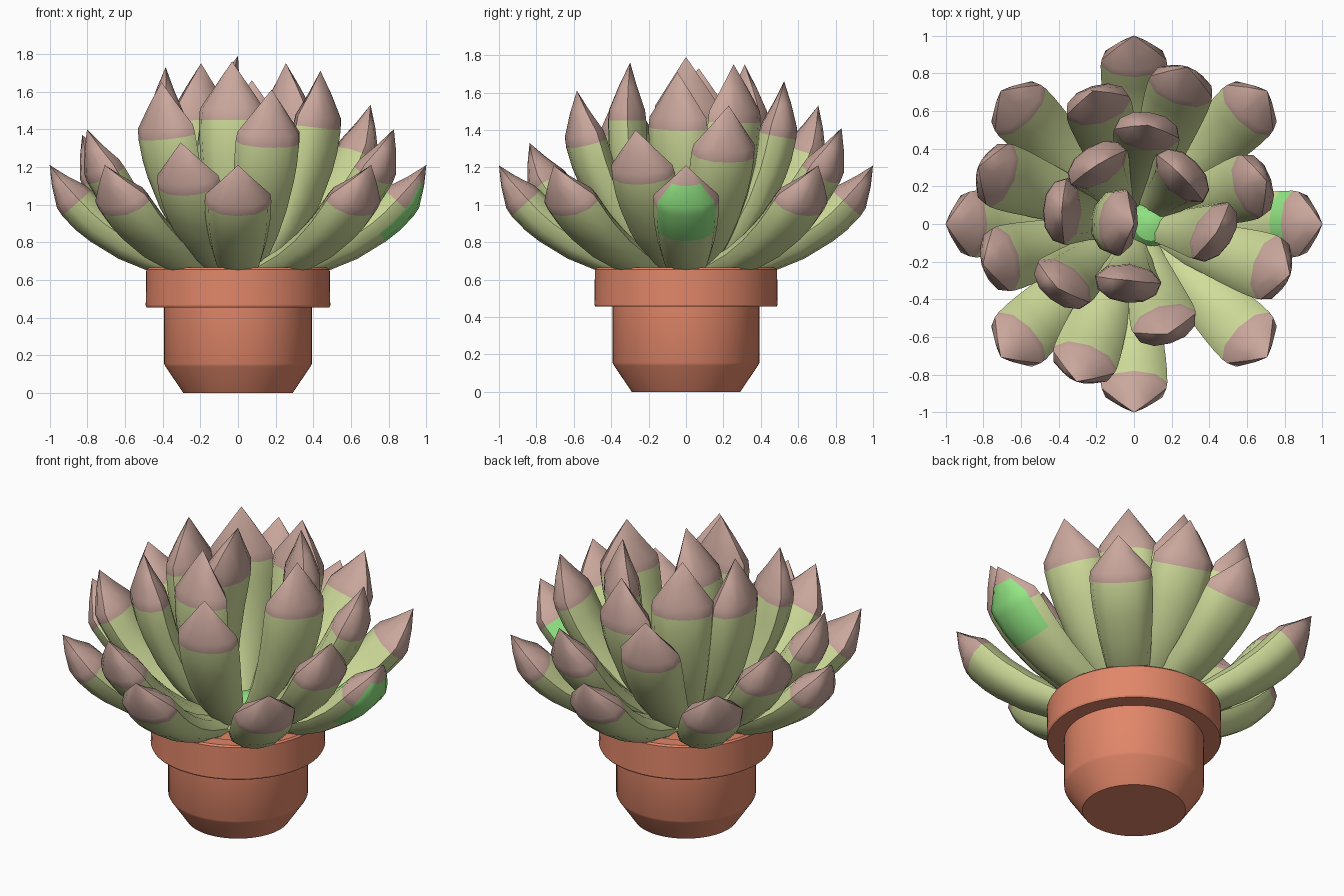
import bpy, bmesh, math
from mathutils import Vector, Quaternion

if "Cube" in bpy.data.objects:
    bpy.data.objects.remove(bpy.data.objects["Cube"])


def material(name, rgb):
    m = bpy.data.materials.new(name)
    m.diffuse_color = (*rgb, 1)
    m.use_nodes = True
    m.node_tree.nodes["Principled BSDF"].inputs["Base Color"].default_value = m.diffuse_color
    return m


GREEN = material("leaf green", (0.63, 0.72, 0.325))
MAUVE = material("leaf tip mauve", (0.59, 0.385, 0.335))
BRIGHT = material("bright green", (0.29, 0.79, 0.23))
CLAY = material("terracotta", (0.75, 0.24, 0.14))


def finish(name, bm, mats, angle):
    bmesh.ops.recalc_face_normals(bm, faces=bm.faces)
    me = bpy.data.meshes.new(name)
    bm.to_mesh(me)
    bm.free()
    for m in mats:
        me.materials.append(m)
    ob = bpy.data.objects.new(name, me)
    bpy.context.collection.objects.link(ob)
    bpy.ops.object.select_all(action='DESELECT')
    ob.select_set(True)
    bpy.context.view_layer.objects.active = ob
    bpy.ops.object.shade_smooth_by_angle(angle=math.radians(angle))
    return ob


def lathe(name, profile, mat, n=64, x=0.0):
    bm = bmesh.new()
    rings = [[bm.verts.new((x + r * math.cos(2 * math.pi * i / n),
                            r * math.sin(2 * math.pi * i / n), z)) for i in range(n)]
             for r, z in profile]
    for a, b in zip(rings, rings[1:]):
        for i in range(n):
            bm.faces.new((a[i], a[(i + 1) % n], b[(i + 1) % n], b[i]))
    bm.faces.new(rings[0])
    bm.faces.new(rings[-1])
    return finish(name, bm, [mat], 25)


# Pot with chamfered foot and wide rim
lathe("pot", [(0.29, 0), (0.385, 0.14), (0.392, 0.155), (0.392, 0.455), (0.485, 0.455),
              (0.49, 0.465), (0.487, 0.655), (0.478, 0.665), (0.40, 0.665), (0.38, 0.64)], CLAY)

# Leaf stations: (position along leaf, half width, half thickness)
STATIONS = [(0, .08, .05), (.15, .105, .065), (.3, .13, .08), (.45, .152, .092),
            (.6, .169, .1), (.68, .175, .104), (.77, .177, .103), (.815, .172, .096),
            (.91, .086, .048)]
# Lens section: rounded underside between two sharp side edges, flatter inner side
SECTION = [(1, .2), (.88, -.45), (.5, -.88), (0, -1), (-.5, -.88), (-.88, -.45),
           (-1, .2), (-.65, .78), (0, 1), (.65, .78)]
N = len(SECTION)


def leaf(name, azimuth, tip_r, tip_z, twist=0, patched=False):
    a = math.radians(azimuth)
    out = Vector((math.cos(a), math.sin(a), 0))
    side = Vector((-math.sin(a), math.cos(a), 0))
    up = Vector((0, 0, 1))
    p0 = out * 0.08 + up * 0.62
    p1 = out * (0.5 * tip_r + 0.23) + up * (0.72 + (tip_z - 1.2) * 0.6)
    p2 = out * tip_r + up * tip_z
    bm = bmesh.new()
    rings = []
    for u, w, t in STATIONS:
        p = p0 * (1 - u) ** 2 + p1 * 2 * u * (1 - u) + p2 * u * u
        tan = ((p1 - p0) * (1 - u) + (p2 - p1) * u).normalized()
        nor = tan.cross(side)
        if nor.dot(up * 0.5 - out) < 0:
            nor = -nor
        turn = Quaternion(tan, math.radians(twist))
        s, nn = turn @ side, turn @ nor
        rings.append([bm.verts.new(p + s * (w * x) + nn * (t * y)) for x, y in SECTION])
    tip = bm.verts.new(p2)
    bm.faces.new(rings[0])
    for k in range(len(rings)):
        for i in range(N):
            j = (i + 1) % N
            if k + 1 < len(rings):
                f = bm.faces.new((rings[k][i], rings[k][j], rings[k + 1][j], rings[k + 1][i]))
            else:
                f = bm.faces.new((rings[k][i], rings[k][j], tip))
            u = STATIONS[k][0]
            f.material_index = 1 if u >= .77 else 0
            # Bright patch on the underside and a band on the upper side
            if patched and ((1 <= i <= 4 and .6 <= u < .9) or (i >= 7 and .68 <= u < .77)):
                f.material_index = 2
    return finish(name, bm, [GREEN, MAUVE, BRIGHT], 45)


# Lowest ring of eight leaves
for i in range(8):
    leaf(f"outer_leaf_{i + 1}", 45 * i, 1.0, 1.21, patched=(i == 0))

# Middle ring
for i, (az, r, z) in enumerate([(250, .89, 1.33), (342, .87, 1.40), (71, .88, 1.41),
                                (160, .88, 1.37), (195, .83, 1.40), (18, .74, 1.53),
                                (107, .74, 1.53), (287, .61, 1.61)]):
    leaf(f"middle_leaf_{i + 1}", az, r, z)

# Upright inner ring
for i, (az, r, z, tw) in enumerate([(220, .53, 1.65, 12), (170, .39, 1.73, 8),
                                    (122, .37, 1.75, 0), (82, .53, 1.66, 0),
                                    (45, .36, 1.75, 0), (354, .44, 1.71, -27),
                                    (264, .30, 1.76, 0)]):
    leaf(f"inner_leaf_{i + 1}", az, r, z, tw)

# Central leaf and low bright heart beside it
leaf("centre_leaf", 174, 0.0, 1.79)
lathe("centre_heart", [(0.11, 0.64), (0.12, 0.73), (0.09, 0.77), (0.03, 0.79)], BRIGHT, 16, 0.09)
